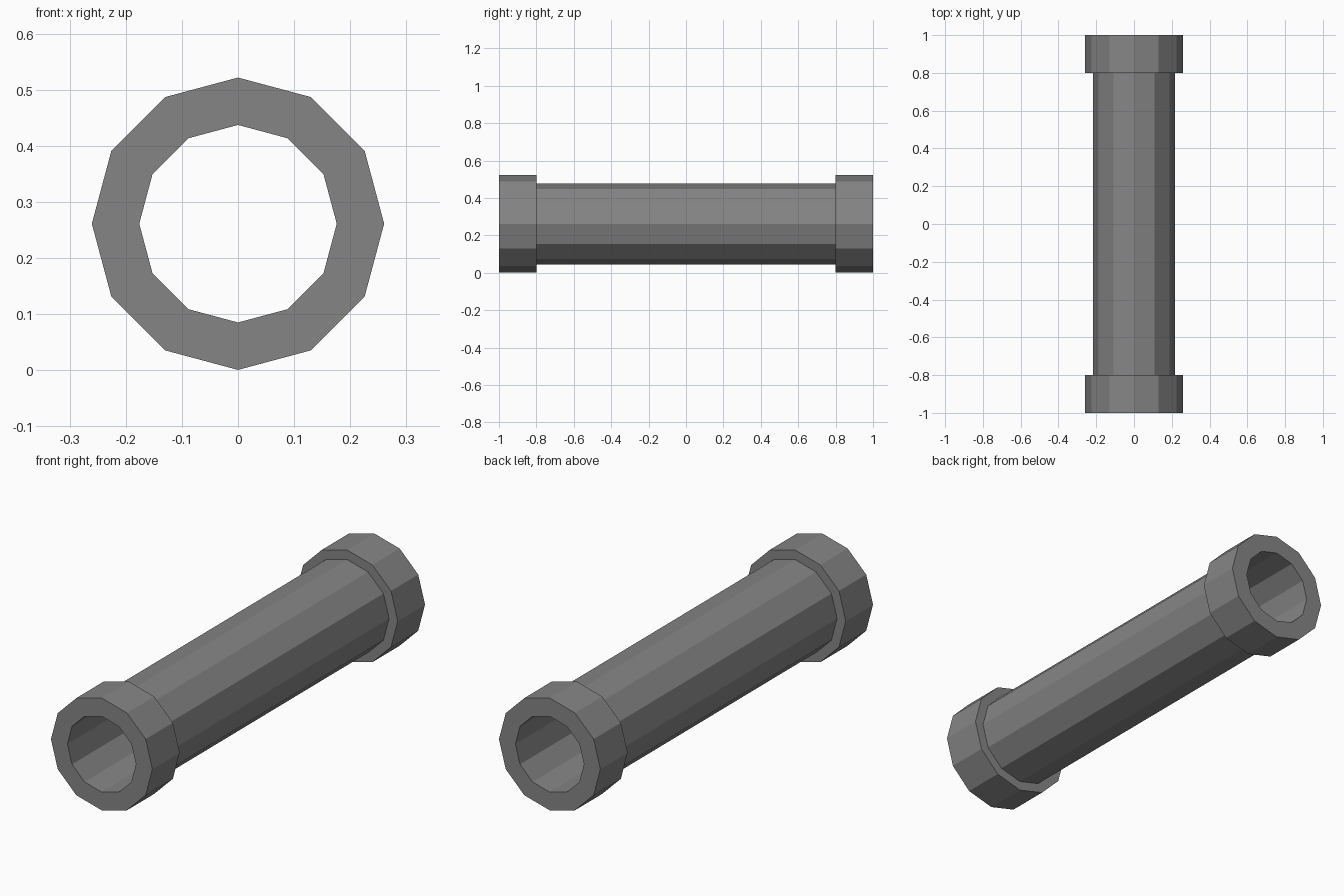
import bpy, bmesh
from math import cos, sin, tau

if "Cube" in bpy.data.objects:
    bpy.data.objects.remove(bpy.data.objects["Cube"])

SIDES = 12
CENTRE_Z = 0.261
R_COLLAR, R_TUBE, R_BORE = 0.2605, 0.216, 0.176

# Closed (radius, y) cross-section: collar, tube, collar, then back along the bore
profile = [(R_BORE, -1), (R_COLLAR, -1), (R_COLLAR, -0.8), (R_TUBE, -0.8),
           (R_TUBE, 0.8), (R_COLLAR, 0.8), (R_COLLAR, 1), (R_BORE, 1)]


def lathe_y(name, profile, sides, z):
    """Revolve a closed profile around the y axis at height z."""
    bm = bmesh.new()
    rings = [[bm.verts.new((r * cos(i * tau / sides), y, z + r * sin(i * tau / sides)))
              for i in range(sides)] for r, y in profile]
    for k, ring in enumerate(rings):
        nxt = rings[(k + 1) % len(rings)]
        for i in range(sides):
            j = (i + 1) % sides
            bm.faces.new((ring[i], ring[j], nxt[j], nxt[i]))
    bmesh.ops.recalc_face_normals(bm, faces=bm.faces)
    mesh = bpy.data.meshes.new(name)
    bm.to_mesh(mesh)
    bm.free()
    obj = bpy.data.objects.new(name, mesh)
    bpy.context.collection.objects.link(obj)
    return obj


# Hollow pipe with a collar at each end
pipe = lathe_y("flanged_pipe", profile, SIDES, CENTRE_Z)

# Dark grey metal
dark = bpy.data.materials.new("dark_grey")
dark.diffuse_color = (0.235, 0.235, 0.235, 1)
dark.use_nodes = True
dark.node_tree.nodes["Principled BSDF"].inputs["Base Color"].default_value = dark.diffuse_color
pipe.data.materials.append(dark)
